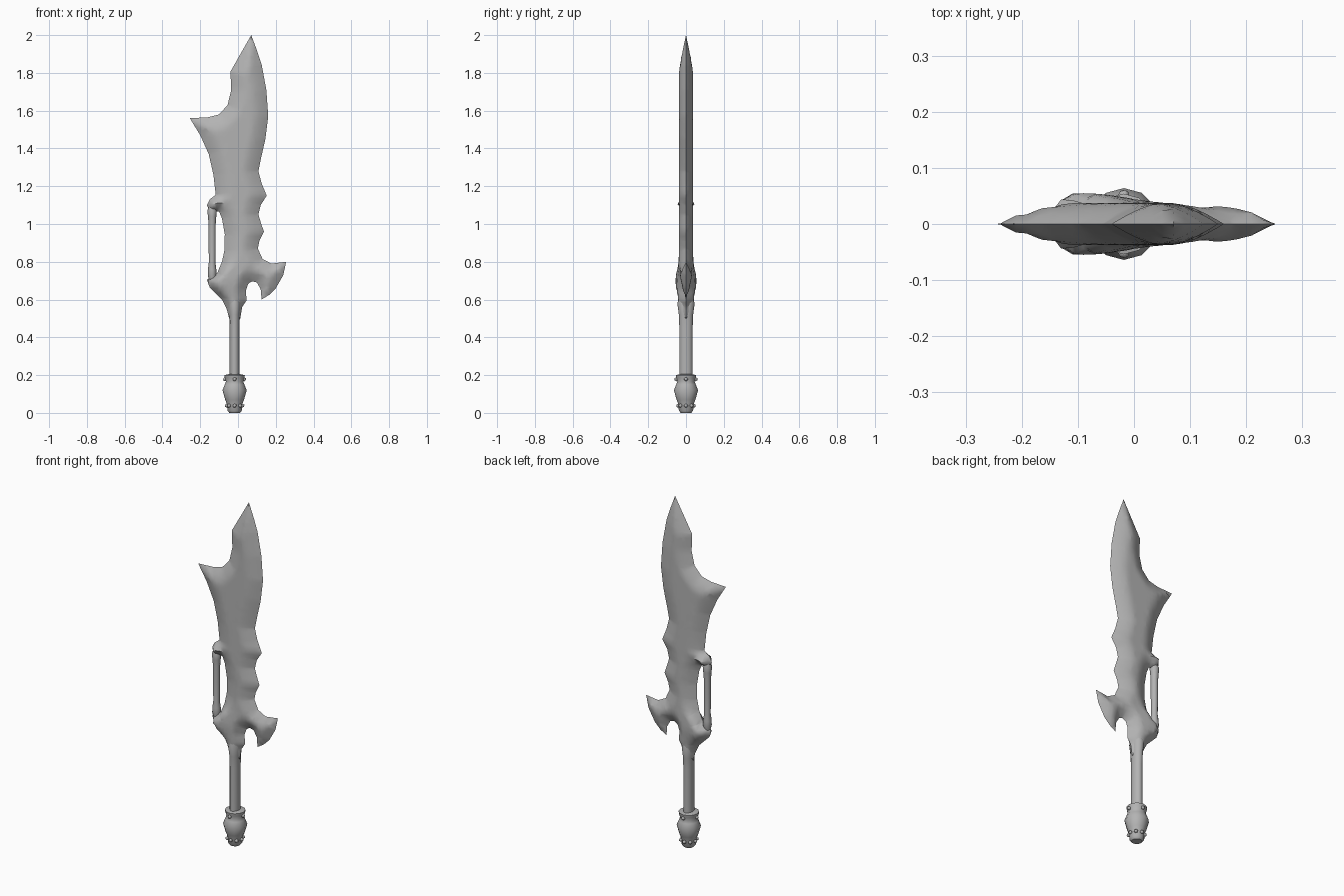
import bpy, bmesh, math
from mathutils import Vector
from mathutils.geometry import intersect_point_line

cube = bpy.data.objects.get("Cube")
if cube:
    bpy.data.objects.remove(cube)

GREY = (0.45, 0.45, 0.45, 1)
steel = bpy.data.materials.new("grey steel")
steel.use_nodes = True
steel.diffuse_color = GREY
steel.node_tree.nodes["Principled BSDF"].inputs["Base Color"].default_value = GREY

AXIS = -0.018  # x of the handle axis


def finish(bm, name, angle=35):
    bmesh.ops.recalc_face_normals(bm, faces=bm.faces[:])
    mesh = bpy.data.meshes.new(name)
    bm.to_mesh(mesh)
    bm.free()
    mesh.materials.append(steel)
    obj = bpy.data.objects.new(name, mesh)
    bpy.context.collection.objects.link(obj)
    bpy.ops.object.select_all(action='DESELECT')
    obj.select_set(True)
    bpy.context.view_layer.objects.active = obj
    bpy.ops.object.shade_smooth_by_angle(angle=math.radians(angle))
    return obj


def turned(name, profile, centre_x, sides=12, squash=1.0):
    """Closed turned shape from (radius, height) pairs."""
    bm = bmesh.new()
    rings = []
    for r, z in profile:
        rings.append([bm.verts.new((centre_x + r * math.cos(a), r * squash * math.sin(a), z))
                      for a in (math.tau * i / sides for i in range(sides))])
    for low, high in zip(rings, rings[1:]):
        for i in range(sides):
            j = (i + 1) % sides
            bm.faces.new((low[i], low[j], high[j], high[i]))
    bm.faces.new(rings[0])
    bm.faces.new(rings[-1])
    return finish(bm, name, 45)


# Blade outline: cutting edge with the axe horn, tip to handle
cutting_edge = [
    (.07, 2), (.1, 1.92), (.125, 1.845), (.15, 1.71), (.16, 1.57), (.145, 1.45),
    (.12, 1.34), (.108, 1.28), (.125, 1.215), (.152, 1.15), (.12, 1.1), (.108, 1.05),
    (.12, 1.01), (.137, .96), (.113, .91), (.105, .87), (.13, .815), (.177, .79),
    (.255, .8), (.24, .73), (.2, .66), (.165, .625), (.125, .6), (.12, .655), (.1, .69),
    (.075, .697), (.055, .685), (.042, .65), (.045, .595), (.022, .56), (.012, .5)]
# Back of the blade with the hook and both strut lugs, handle to tip
back_edge = [
    (-.047, .5), (-.06, .55), (-.085, .6), (-.15, .665), (-.165, .705), (-.11, .74),
    (-.085, .8), (-.072, .86), (-.07, .945), (-.085, 1.03), (-.1, 1.065), (-.15, 1.07),
    (-.165, 1.1), (-.15, 1.13), (-.118, 1.155), (-.13, 1.26), (-.155, 1.37),
    (-.2, 1.47), (-.255, 1.56), (-.16, 1.565), (-.1, 1.58), (-.055, 1.63),
    (-.036, 1.71), (-.04, 1.807)]
outline = [Vector((x, 0, z)) for x, z in cutting_edge + back_edge]
segments = list(zip(outline, outline[1:] + outline[:1]))

# Swellings: centre, reach, added thickness
swellings = [
    (Vector((-.09, 0, .7)), .1, .018),
    (Vector((-.14, 0, 1.1)), .06, .008),
    (Vector((AXIS, 0, .52)), .09, 0)]


def edge_distance(p):
    best = 1.0
    for a, b in segments:
        q, t = intersect_point_line(p, a, b)
        q = a.lerp(b, min(1, max(0, t)))
        best = min(best, (p - q).length)
    return best


def half_thickness(p):
    d = edge_distance(p)
    if d < 0.0002:
        return 0
    thick, bevel = 0.037, 0.085
    for centre, reach, extra in swellings:
        k = math.exp(-((p - centre).length / reach) ** 2)
        thick += extra * k
        bevel -= 0.055 * k
    s = min(1, d / bevel)
    return thick * (1 - (1 - s) ** 1.5)


# Blade: filled outline, cut into a grid and swollen away from its edge
bm = bmesh.new()
loop = [bm.verts.new(p) for p in outline]
edges = [bm.edges.new((a, b)) for a, b in zip(loop, loop[1:] + loop[:1])]
bmesh.ops.triangle_fill(bm, edges=edges, use_beauty=True)


def slice_along(axis, start, stop, step):
    at = start
    while at < stop:
        bmesh.ops.bisect_plane(bm, geom=bm.verts[:] + bm.edges[:] + bm.faces[:],
                               dist=0.0001, plane_co=axis * at, plane_no=axis)
        at += step


slice_along(Vector((1, 0, 0)), -.25, .25, .02)
slice_along(Vector((0, 0, 1)), .51, 2, .025)
bmesh.ops.triangulate(bm, faces=bm.faces[:])
for v in bm.verts:
    v.co.y = -half_thickness(v.co.copy())
bmesh.ops.mirror(bm, geom=bm.verts[:] + bm.edges[:] + bm.faces[:],
                 axis='Y', merge_dist=0.00001)
bmesh.ops.remove_doubles(bm, verts=bm.verts[:], dist=0.00001)
finish(bm, "blade", 50)

# Handle
turned("grip", [(.026, .15), (.026, .45), (.028, .52), (.034, .58), (.02, .64)],
       AXIS, 12, 1.35)
turned("pommel", [(.028, 0), (.038, .012), (.04, .045), (.05, .07), (.064, .12),
                  (.052, .15), (.046, .165), (.052, .185), (.054, .2), (.03, .205)], AXIS, 12)

# Studs around the pommel
for name, count, ring, height in (("upper_stud", 4, .051, .178), ("lower_stud", 8, .042, .038)):
    for i in range(count):
        a = math.tau * i / count
        bm = bmesh.new()
        bmesh.ops.create_icosphere(bm, subdivisions=1, radius=.011)
        bmesh.ops.translate(bm, verts=bm.verts[:], vec=(
            AXIS + ring * math.cos(a), ring * math.sin(a), height))
        finish(bm, name, 60)

# Bone-like strut beside the blade, between the lugs
turned("side_strut", [(.015, .7), (.023, .73), (.022, .76), (.017, .8), (.019, .9),
                      (.019, 1), (.022, 1.04), (.025, 1.07), (.015, 1.1)], -.137, 10)
